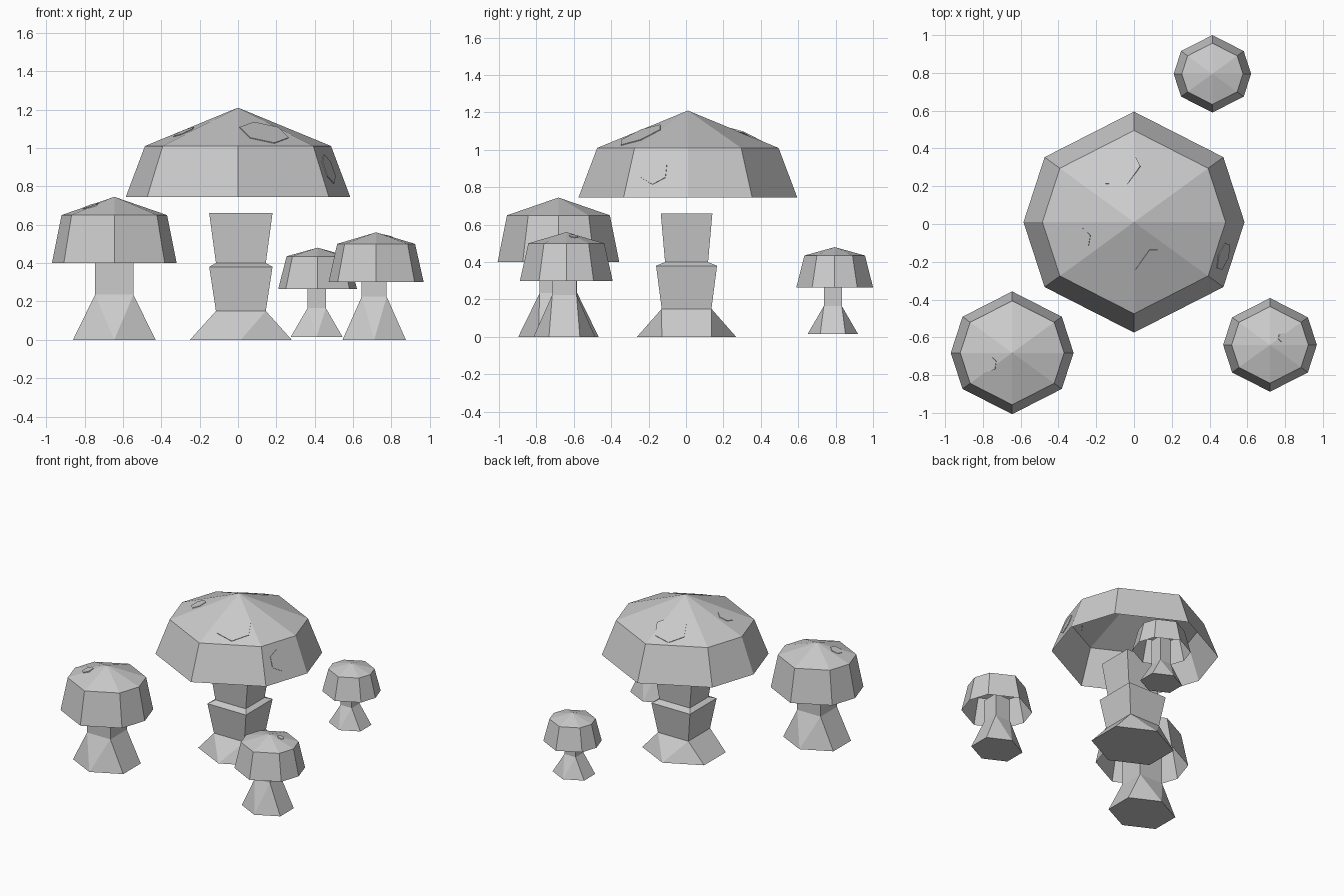
import bpy, bmesh, math
from mathutils import Vector

cube = bpy.data.objects.get("Cube")
if cube:
    bpy.data.objects.remove(cube)

grey = bpy.data.materials.new("plain_grey")
grey.use_nodes = True
grey.diffuse_color = (0.6, 0.6, 0.6, 1)
grey.node_tree.nodes["Principled BSDF"].inputs["Base Color"].default_value = (0.6, 0.6, 0.6, 1)

# Uneven octagon: four points on the axes, four pulled towards the sides
CAP_ANGLES = [math.radians(a) for a in (0, 36, 90, 144, 180, 216, 270, 324)]


def make_object(name, bm, location):
    mesh = bpy.data.meshes.new(name)
    bm.normal_update()
    bm.to_mesh(mesh)
    bm.free()
    mesh.materials.append(grey)
    obj = bpy.data.objects.new(name, mesh)
    obj.location = location
    bpy.context.collection.objects.link(obj)
    return obj


def cap(name, x, y, rim, ring, apex):
    """Open faceted shell: rim and ring are (radius, z)."""
    bm = bmesh.new()
    low, high = [[bm.verts.new((r * math.cos(a), r * math.sin(a), z)) for a in CAP_ANGLES]
                 for r, z in (rim, ring)]
    top = bm.verts.new((0, 0, apex))
    for i in range(len(CAP_ANGLES)):
        j = (i + 1) % len(CAP_ANGLES)
        bm.faces.new((low[i], low[j], high[j], high[i]))
        bm.faces.new((high[i], high[j], top))
    return make_object(name, bm, (x, y, 0))


def stem(name, x, y, base, base_z, levels):
    """Square column of (half x, half y, z) levels on a six-sided flared foot."""
    bm = bmesh.new()
    rings = [[bm.verts.new((sx * hx, sy * hy, z))
              for sx, sy in ((-1, -1), (1, -1), (1, 1), (-1, 1))] for hx, hy, z in levels]
    for low, high in zip(rings, rings[1:]):
        for i in range(4):
            j = (i + 1) % 4
            bm.faces.new((low[i], low[j], high[j], high[i]))
    bm.faces.new(rings[-1])
    # foot: points at front and back, flat sides at left and right
    h = base / 2
    foot = [bm.verts.new((px, py, base_z)) for px, py in
            ((0, -base), (base, -h), (base, h), (0, base), (-base, h), (-base, -h))]
    fl, fr, br, bl = rings[0]
    f, rf, rb, b, lb, lf = foot
    for face in ((f, fr, fl), (f, rf, fr), (rf, rb, br, fr), (rb, b, br),
                 (b, bl, br), (b, lb, bl), (lb, lf, fl, bl), (lf, f, fl)):
        bm.faces.new(face)
    bm.faces.new(foot[::-1])
    return make_object(name, bm, (x, y, 0))


def spot(name, owner, point, radius):
    """Thin six-sided plate lying on the nearest face of a cap."""
    hit, place, normal, _ = owner.closest_point_on_mesh(Vector(point) - owner.location)
    bm = bmesh.new()
    bmesh.ops.create_cone(bm, cap_ends=True, segments=6, radius1=radius,
                          radius2=radius, depth=0.008)
    obj = make_object(name, bm, place + owner.location)
    obj.rotation_euler = normal.to_track_quat('Z', 'Y').to_euler()


# Large mushroom in the middle, with a two-tier stem below a raised cap
large = cap("large_cap", 0, 0.01, (0.585, 0.745), (0.485, 1.01), 1.21)
stem("large_stem", 0.015, 0.003, 0.265, 0,
     [(0.13, 0.133, 0.15), (0.165, 0.163, 0.38), (0.13, 0.115, 0.40), (0.165, 0.138, 0.66)])
for i, (point, radius) in enumerate((((-0.09, 0.32, 1.1), 0.12), ((-0.29, -0.08, 1.1), 0.06),
                                     ((0.14, -0.25, 1.1), 0.13), ((0.5, -0.18, 0.9), 0.08))):
    spot(f"large_cap_spot_{i + 1}", large, point, radius)

# Small mushrooms around it
right_cap = cap("right_cap", -0.645, -0.682, (0.325, 0.40), (0.275, 0.65), 0.745)
stem("right_stem", -0.645, -0.682, 0.215, 0, [(0.1, 0.1, 0.235), (0.1, 0.1, 0.52)])
spot("right_cap_spot", right_cap, (-0.77, -0.74, 0.7), 0.045)

left_cap = cap("left_cap", 0.72, -0.64, (0.248, 0.30), (0.203, 0.50), 0.56)
stem("left_stem", 0.71, -0.65, 0.165, 0, [(0.065, 0.065, 0.225), (0.065, 0.065, 0.40)])
spot("left_cap_spot", left_cap, (0.79, -0.60, 0.55), 0.025)

cap("back_cap", 0.415, 0.795, (0.205, 0.265), (0.162, 0.435), 0.48)
stem("back_stem", 0.41, 0.785, 0.135, 0.015, [(0.048, 0.048, 0.165), (0.048, 0.048, 0.36)])
